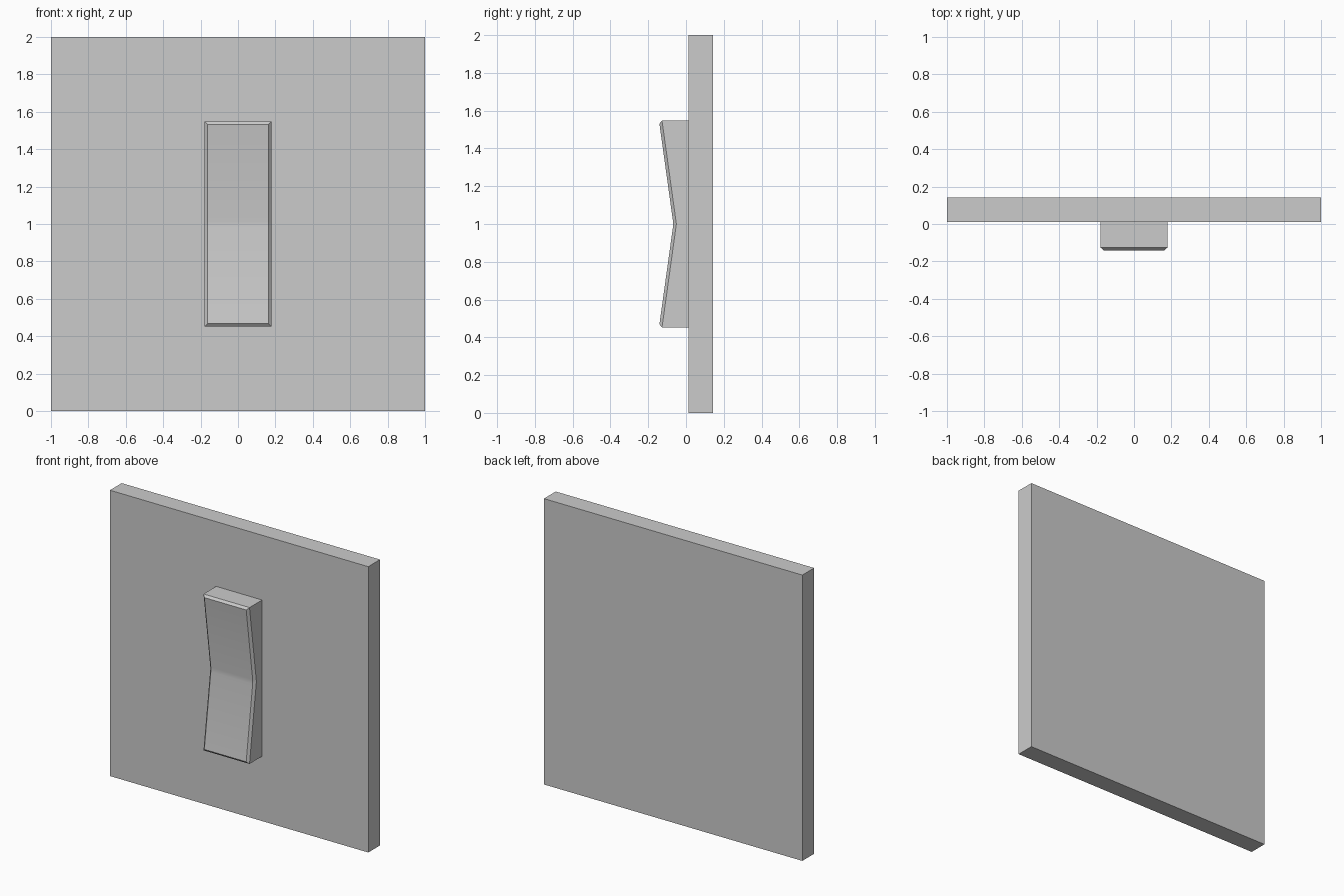
import bpy, bmesh, math

if "Cube" in bpy.data.objects:
    bpy.data.objects.remove(bpy.data.objects["Cube"])


def finish(name, bm):
    bmesh.ops.recalc_face_normals(bm, faces=bm.faces)
    mesh = bpy.data.meshes.new(name)
    bm.to_mesh(mesh)
    bm.free()
    obj = bpy.data.objects.new(name, mesh)
    bpy.context.collection.objects.link(obj)
    return obj


# Square wall plate
bm = bmesh.new()
bmesh.ops.create_cube(bm, size=1)
for v in bm.verts:
    v.co.x *= 2
    v.co.y = v.co.y * 0.13 + 0.077
    v.co.z = (v.co.z + 0.5) * 2
finish("wall_plate", bm)

# Rocker: side profile (y, z) with a dipped front, extruded across x
HALF_W, HALF_H, BACK = 0.178, 0.547, 0.012
profile = [(BACK, 1 - HALF_H), (-0.143, 1 - HALF_H), (-0.067, 1.0),
           (-0.143, 1 + HALF_H), (BACK, 1 + HALF_H)]
bm = bmesh.new()
side = bm.faces.new([bm.verts.new((-HALF_W, y, z)) for y, z in profile])
ext = bmesh.ops.extrude_face_region(bm, geom=[side], use_keep_orig=True)
moved = [g for g in ext["geom"] if isinstance(g, bmesh.types.BMVert)]
bmesh.ops.translate(bm, verts=moved, vec=(2 * HALF_W, 0, 0))

# Chamfer every edge around the front, and soften the middle crease
front = [e for e in bm.edges if all(v.co.y < -0.05 for v in e.verts)]
bmesh.ops.bevel(bm, geom=front, offset=0.016, segments=1, profile=0.5,
                affect='EDGES')
rocker = finish("rocker_switch", bm)
bpy.context.view_layer.objects.active = rocker
rocker.select_set(True)
bpy.ops.object.shade_smooth_by_angle(angle=math.radians(30))
